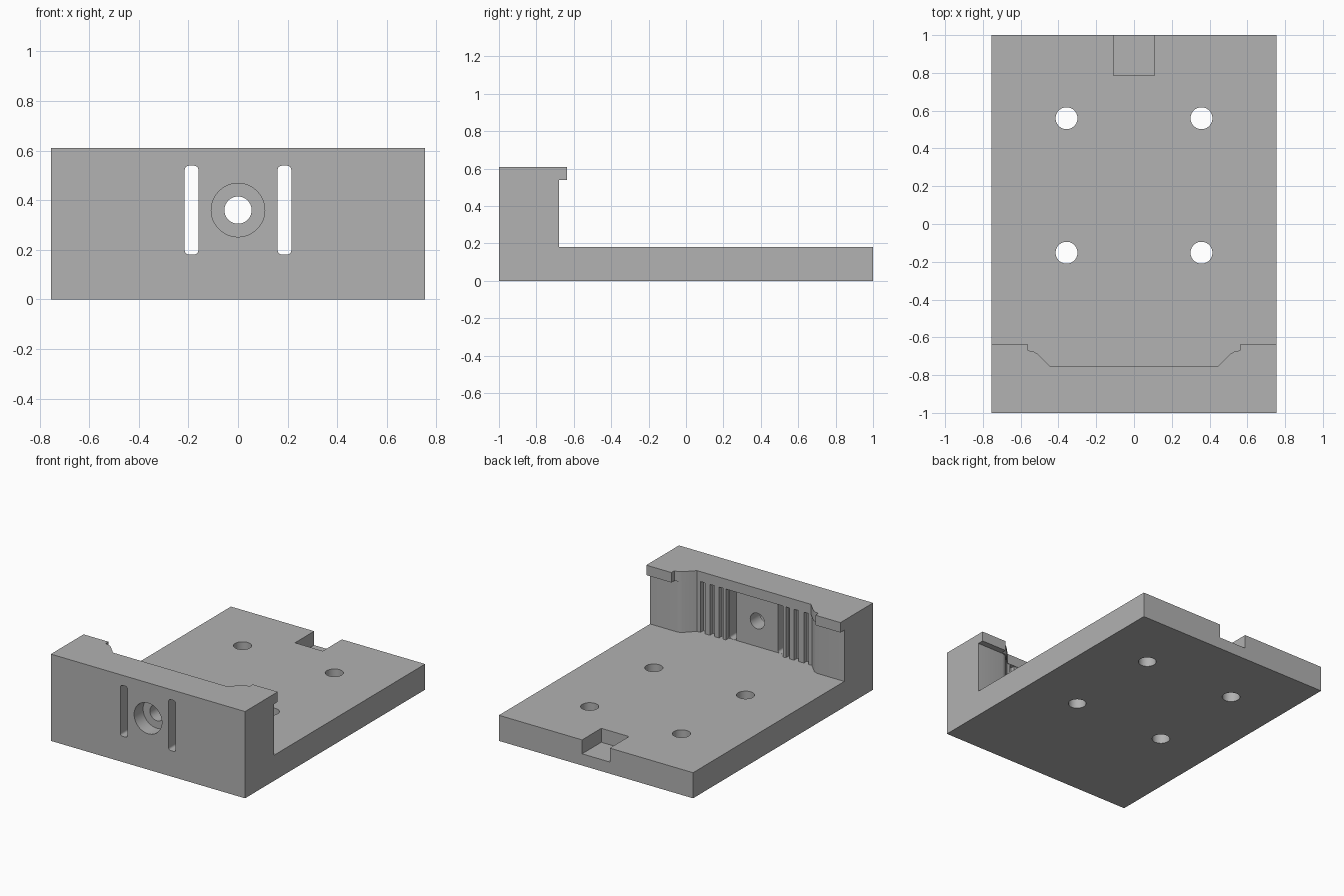
import bpy, bmesh, math
from mathutils import Matrix, Vector

if "Cube" in bpy.data.objects:
    bpy.data.objects.remove(bpy.data.objects["Cube"])

grey = bpy.data.materials.new("plain_grey")
grey.diffuse_color = (0.445, 0.445, 0.445, 1)
grey.use_nodes = True
grey.node_tree.nodes["Principled BSDF"].inputs["Base Color"].default_value = grey.diffuse_color


def prism(name, points, start, end, axis="z"):
    """Extrude a 2D outline along z, or an (x, z) outline along y."""
    bm = bmesh.new()
    place = (lambda p: (p[0], p[1], start)) if axis == "z" else (lambda p: (p[0], start, p[1]))
    face = bm.faces.new([bm.verts.new(place(p)) for p in points])
    ext = bmesh.ops.extrude_face_region(bm, geom=[face])
    step = Vector((0, 0, end - start)) if axis == "z" else Vector((0, end - start, 0))
    bmesh.ops.translate(bm, vec=step, verts=[v for v in ext["geom"] if isinstance(v, bmesh.types.BMVert)])
    bmesh.ops.recalc_face_normals(bm, faces=bm.faces)
    mesh = bpy.data.meshes.new(name)
    bm.to_mesh(mesh)
    bm.free()
    ob = bpy.data.objects.new(name, mesh)
    bpy.context.collection.objects.link(ob)
    return ob


def rect(x0, x1, y0, y1):
    return [(x0, y0), (x1, y0), (x1, y1), (x0, y1)]


def circle(cx, cy, r, n=40):
    return [(cx + r * math.cos(2 * math.pi * i / n), cy + r * math.sin(2 * math.pi * i / n)) for i in range(n)]


def round_rect(x0, x1, y0, y1, r, n=5):
    pts = []
    for k, (cx, cy) in enumerate(rect(x0 + r, x1 - r, y0 + r, y1 - r)):
        for i in range(n + 1):
            a = math.pi * (1 + k / 2) + math.pi / 2 * i / n
            pts.append((cx + r * math.cos(a), cy + r * math.sin(a)))
    return pts


def mirrored(half):
    """Complete a right-hand outline (outside to centre) with its mirror image."""
    return half + [(-x, y) for x, y in reversed(half)]


# Solid block from which the plate and end wall are cut
body = prism("mounting_bracket", rect(-0.755, 0.755, -1, 1), 0, 0.61)
body.data.materials.append(grey)


def cut(cutter):
    cutter.hide_render = True
    mod = body.modifiers.new("cut", "BOOLEAN")
    mod.operation = "DIFFERENCE"
    mod.solver = "EXACT"
    mod.object = cutter
    bpy.context.view_layer.objects.active = body
    bpy.ops.object.modifier_apply(modifier=mod.name)
    bpy.data.objects.remove(cutter)


# Space above the plate, with vertical grooves in the wall face
FRONT, DEEP = -0.759, -0.792
wall = [(0.9, 1.1), (0.9, -0.68), (0.55, -0.68), (0.53, -0.684), (0.512, -0.694), (0.447, FRONT)]
for outer, inner in ((0.42, 0.385), (0.345, 0.31), (0.275, 0.245)):
    wall += [(outer, FRONT), (outer, DEEP), (inner, DEEP), (inner, FRONT)]
wall += [(0.222, FRONT), (0.222, DEEP)]
cut(prism("lower_space", mirrored(wall), 0.18, 0.54))

# Opening between the overhanging lips
lip = [(0.9, 1.1), (0.9, -0.637), (0.56, -0.637), (0.56, -0.67), (0.535, -0.674),
       (0.51, -0.687), (0.443, -0.755)]
cut(prism("upper_space", mirrored(lip), 0.5, 0.8))

# Slots through the wall
for s in (-1, 1):
    cut(prism("slot", round_rect(s * 0.1875 - 0.0275, s * 0.1875 + 0.0275, 0.181, 0.539, 0.016),
              -1.1, -0.775, "y"))

# Counterbored hole through the wall
cut(prism("counterbore", circle(0, 0.36, 0.108, 48), -1.1, -0.9, "y"))
cut(prism("wall_hole", circle(0, 0.36, 0.055), -1.1, -0.7, "y"))

# Screw holes through the plate
for x in (-0.357, 0.357):
    for y in (-0.152, 0.56):
        cut(prism("plate_hole", circle(x, y, 0.058), -0.1, 0.3))

# Notch in the rear edge
cut(prism("rear_notch", rect(-0.108, 0.108, 0.787, 1.1), 0.082, 0.3))

body.select_set(True)
bpy.context.view_layer.objects.active = body
bpy.ops.object.shade_smooth_by_angle(angle=math.radians(30))
